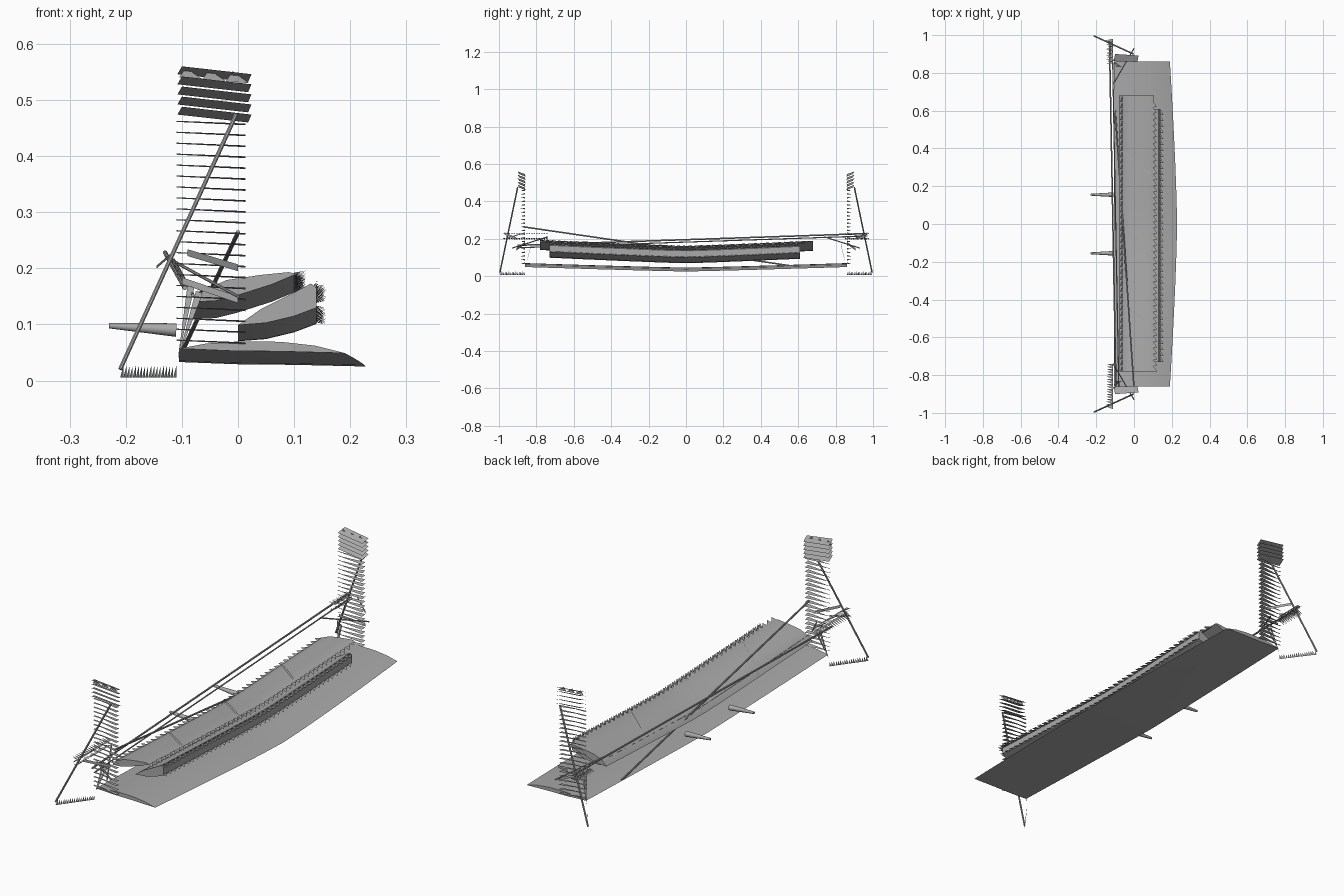
import bpy, bmesh, math
from mathutils import Vector

if "Cube" in bpy.data.objects:
    bpy.data.objects.remove(bpy.data.objects["Cube"])

grey = bpy.data.materials.new("wing grey")
grey.diffuse_color = (0.4, 0.4, 0.4, 1)
grey.use_nodes = True
grey.node_tree.nodes["Principled BSDF"].inputs["Base Color"].default_value = grey.diffuse_color


def make(name, verts, faces, smooth=False, solid=False):
    me = bpy.data.meshes.new(name)
    me.from_pydata(verts, [], faces)
    if solid:
        bm = bmesh.new()
        bm.from_mesh(me)
        bmesh.ops.recalc_face_normals(bm, faces=bm.faces)
        bm.to_mesh(me)
        bm.free()
    me.materials.append(grey)
    ob = bpy.data.objects.new(name, me)
    bpy.context.collection.objects.link(ob)
    if smooth:
        bpy.ops.object.select_all(action='DESELECT')
        ob.select_set(True)
        bpy.context.view_layer.objects.active = ob
        bpy.ops.object.shade_smooth_by_angle(angle=math.radians(35))
    return ob


def loft(name, rings, smooth=True):
    n = len(rings[0])
    verts = [p for r in rings for p in r]
    faces = [(k*n+i, k*n+(i+1) % n, (k+1)*n+(i+1) % n, (k+1)*n+i)
             for k in range(len(rings)-1) for i in range(n)]
    faces += [tuple(range(n)), tuple(range((len(rings)-1)*n, len(rings)*n))]
    return make(name, verts, faces, smooth, True)


def rod(name, a, b, r1, r2=None, sides=8):
    a, b = Vector(a), Vector(b)
    r2 = r1 if r2 is None else r2
    q = (b-a).to_track_quat('Z', 'Y')
    circle = [Vector((math.cos(t), math.sin(t), 0))
              for t in (2*math.pi*i/sides for i in range(sides))]
    return loft(name, [[p + q @ (c*r) for c in circle] for p, r in ((a, r1), (b, r2))])


def lift(y, amount):
    return amount * (abs(y)/0.86)**1.15


def saw(name, path, n, tooth):
    """Row of triangular teeth along path(t), each reaching out by tooth."""
    verts, faces = [], []
    for i in range(n):
        a, b = Vector(path(i/n)), Vector(path((i+1)/n))
        verts += [a, b, a + Vector(tooth)]
        faces.append((3*i, 3*i+1, 3*i+2))
    return make(name, verts, faces)


# main plane: shallow V, tapered towards the tips
MAIN = [(-.105, .033), (-.05, .042), (.02, .046), (.1, .045), (.17, .038),
        (.228, .025), (.1, .028), (0, .029)]
rings = []
for i in range(17):
    y = -0.86 + 1.72*i/16
    k = 1 - (0.038/0.333)*(abs(y)/.86)**1.4
    rings.append([(-.105 + (x+.105)*k, y, z + lift(y, .024)) for x, z in MAIN])
loft("main_plane", rings)

# two flaps above the main plane
UPPER = [(-.08, .108), (-.06, .13), (-.02, .147), (.04, .156), (.09, .161),
         (.105, .158), (.06, .139), (0, .12), (-.04, .11)]
LOWER = [(0, .069), (.04, .097), (.09, .122), (.13, .143), (.14, .135),
         (.14, .1), (.1, .085), (.05, .073)]


def flap(name, section, y0, y1):
    rings = []
    for i in range(15):
        y = y0 + (y1-y0)*i/14
        rings.append([(x, y, z + lift(y, .036)) for x, z in section])
    loft(name, rings)


flap("upper_flap", UPPER, -.78, .68)
flap("lower_flap", LOWER, -.73, .61)


def edge(x, z, y0, y1):
    return lambda t: (x, y0+(y1-y0)*t, z + lift(y0+(y1-y0)*t, .036))


# serrated flap edges
saw("upper_flap_trailing_teeth", edge(.1, .16, -.78, .65), 45, (.022, 0, .004))
saw("upper_flap_trailing_lower_teeth", edge(.1, .156, -.78, .65), 45, (.02, 0, -.008))
saw("upper_flap_leading_teeth", edge(-.06, .13, -.78, .68), 45, (-.012, 0, .008))
saw("lower_flap_trailing_teeth", edge(.138, .138, -.73, .61), 42, (.018, 0, .004))
saw("lower_flap_trailing_lower_teeth", edge(.138, .104, -.73, .61), 42, (.018, 0, -.004))
saw("lower_flap_upright_teeth", edge(.135, .14, -.73, .61), 42, (.008, 0, .012))

# slanted ribs across the upper flap
for y in (.4, 0, -.4):
    verts, m = [], 6
    for i in range(m):
        x, z = UPPER[i]
        yy = y - .15*(x+.08)/.185
        zz = z + lift(yy, .036) + .003
        verts += [(x, yy-.006, zz), (x, yy+.006, zz)]
    make("flap_rib", verts, [(2*i, 2*i+1, 2*i+3, 2*i+2) for i in range(m-1)])

# mounting pins behind the wing
for y in (-.155, .155):
    rod("mounting_pin", (-.11, y, .09), (-.23, y, .098), .012, .005, 16)

# long stay rods
rod("long_stay", (0, -.87, .264), (-.1, .6, .05), .004)
rod("cross_stay_upper", (-.13, .97, .228), (-.095, -.9, .165), .004)
rod("cross_stay_lower", (-.115, .97, .215), (-.08, -.9, .152), .003)

# end plates: sparse slats, wide louvres at the top, stays and teeth
for s in (-1, 1):
    verts, faces = [], []
    for i in range(21):
        z = .065 + i*.0195
        n = len(verts)
        verts += [(-.11, s*.862, z+.008), (.013, s*.862, z), (.013, s*.885, z+.003),
                  (-.11, s*.87, z+.006)]
        faces += [(n, n+1, n+2), (n, n+1, n+3)]
    make("end_plate_slats", verts, faces)

    verts, faces = [], []
    for i in range(5):
        z = .468 + i*.018
        n = len(verts)
        verts += [(-.108, s*.862, z+.006), (.018, s*.858, z-.008),
                  (.024, s*.892, z+.006), (-.1, s*.9, z+.02)]
        faces.append((n, n+1, n+2, n+3))
    make("end_plate_louvres", verts, faces)
    saw("louvre_teeth", lambda t: (-.105+.125*t, s*.88, .54-.01*t), 3, (.012, 0, .018))

    rod("end_plate_stay", (-.003, s*.9, .475), (-.21, s*.995, .02), .004)
    saw("foot_teeth", lambda t: (-.11-.1*t, s*(.86+.135*t), .005), 18, (0, 0, .021))

    # serrated bar beside the end plate
    y0 = .74 if s < 0 else .85
    for z, dz in ((.225, .006), (.205, -.012)):
        saw("side_bar_teeth", lambda t: (-.112, s*(y0+(.98-y0)*t), z), 18, (-.035, 0, dz))

    # small angled blades
    for a, b, h in (((-.09, .97, .222), (.0, .905, .195), .012),
                    ((-.1, .86, .172), (.0, .905, .138), .012),
                    ((-.145, .96, .2), (-.11, .86, .23), .005)):
        make("angled_blade",
             [(a[0], s*a[1], a[2]), (b[0], s*b[1], b[2]),
              (b[0], s*b[1], b[2]+h), (a[0], s*a[1], a[2]+h)], [(0, 1, 2, 3)])
    # upright fan joining the bar to the main plane
    for x, z in ((-.09, .17), (-.075, .16)):
        make("upright_fan", [(-.107, s*.86, .04), (x, s*.83, z), (x+.012, s*.83, z-.005)],
             [(0, 1, 2)])
    rod("bar_brace", (-.11, s*.74, .21), (.0, s*.93, .15), .003)
